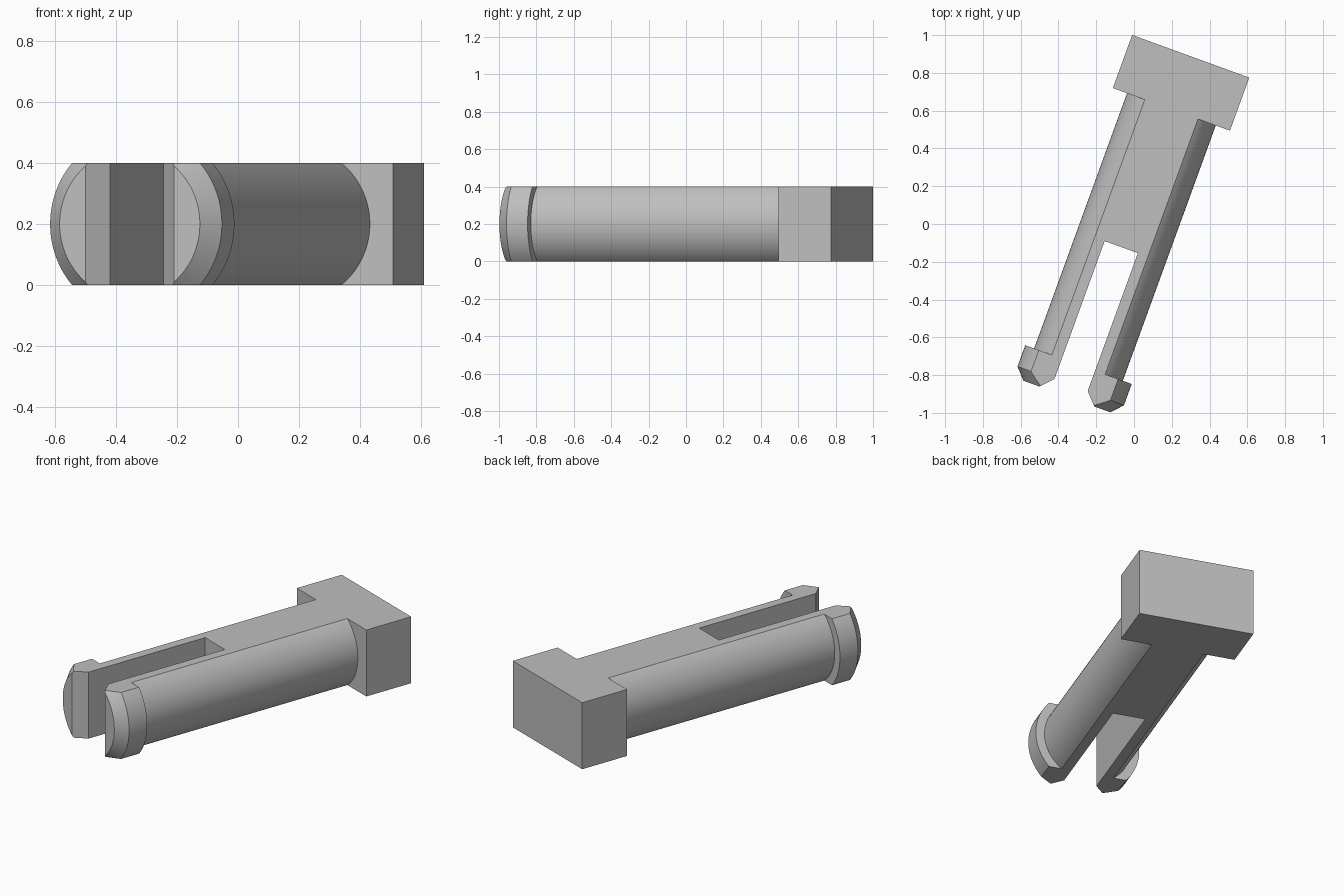
import bpy, bmesh, math
from mathutils import Vector

cube = bpy.data.objects.get("Cube")
if cube:
    bpy.data.objects.remove(cube, do_unlink=True)

HEIGHT = 0.4
ANGLE = math.radians(-20)

grey = bpy.data.materials.new("plain_grey")
grey.use_nodes = True
grey.diffuse_color = (0.52, 0.52, 0.52, 1)
grey.node_tree.nodes["Principled BSDF"].inputs["Base Color"].default_value = (0.52, 0.52, 0.52, 1)


def add_object(name, bm):
    bmesh.ops.recalc_face_normals(bm, faces=bm.faces)
    mesh = bpy.data.meshes.new(name)
    bm.to_mesh(mesh)
    bm.free()
    mesh.materials.append(grey)
    obj = bpy.data.objects.new(name, mesh)
    bpy.context.collection.objects.link(obj)
    return obj


def prism(name, outline, half_height):
    bm = bmesh.new()
    face = bm.faces.new([bm.verts.new((x, y, -half_height)) for x, y in outline])
    ext = bmesh.ops.extrude_face_region(bm, geom=[face])
    top = [v for v in ext["geom"] if isinstance(v, bmesh.types.BMVert)]
    bmesh.ops.translate(bm, verts=top, vec=(0, 0, 2 * half_height))
    return add_object(name, bm)


def box(name, half_width, y0, y1, half_height):
    w = half_width
    return prism(name, [(-w, y0), (w, y0), (w, y1), (-w, y1)], half_height)


def lathe(name, profile, segments=96):
    # Revolve (radius, y) points around the y axis and close both ends
    bm = bmesh.new()
    rings = []
    for r, y in profile:
        angles = [2 * math.pi * i / segments for i in range(segments)]
        rings.append([bm.verts.new((r * math.cos(a), y, r * math.sin(a))) for a in angles])
    for a, b in zip(rings, rings[1:]):
        for i in range(segments):
            j = (i + 1) % segments
            bm.faces.new((a[i], a[j], b[j], b[i]))
    bm.faces.new(rings[0])
    bm.faces.new(rings[-1])
    return add_object(name, bm)


def combine(obj, tool, operation):
    mod = obj.modifiers.new(operation.lower(), "BOOLEAN")
    mod.operation = operation
    mod.solver = "EXACT"
    mod.object = tool
    bpy.context.view_layer.objects.active = obj
    bpy.ops.object.modifier_apply(modifier=mod.name)
    bpy.data.objects.remove(tool, do_unlink=True)


# Round shaft with a chamfered retaining lip at the tip
pin = lathe("split_clip_pin", [(0.245, -0.98), (0.3, -0.92), (0.3, -0.8),
                               (0.25, -0.8), (0.25, 0.8)])

# Rectangular head
combine(pin, box("head", 0.33, 0.638, 0.937, 0.35), "UNION")

# Flats on the top and bottom
combine(pin, box("flats", 1.0, -1.2, 1.2, HEIGHT / 2), "INTERSECT")

# Slot between the two prongs, flared at its mouth
slot_half = [(0.0935, -0.138), (0.0935, -0.915), (0.155, -0.98), (0.155, -1.1)]
slot = slot_half + [(-x, y) for x, y in reversed(slot_half)]
combine(pin, prism("slot", slot, 0.5), "DIFFERENCE")

# Smooth the round surfaces, keep the edges sharp
bpy.ops.object.select_all(action="DESELECT")
pin.select_set(True)
bpy.context.view_layer.objects.active = pin
bpy.ops.object.shade_smooth_by_angle(angle=math.radians(20))

# Turn the pin and stand it on the ground
pin.rotation_euler.z = ANGLE
pin.location = Vector((-0.0202, 0.0074, HEIGHT / 2))
